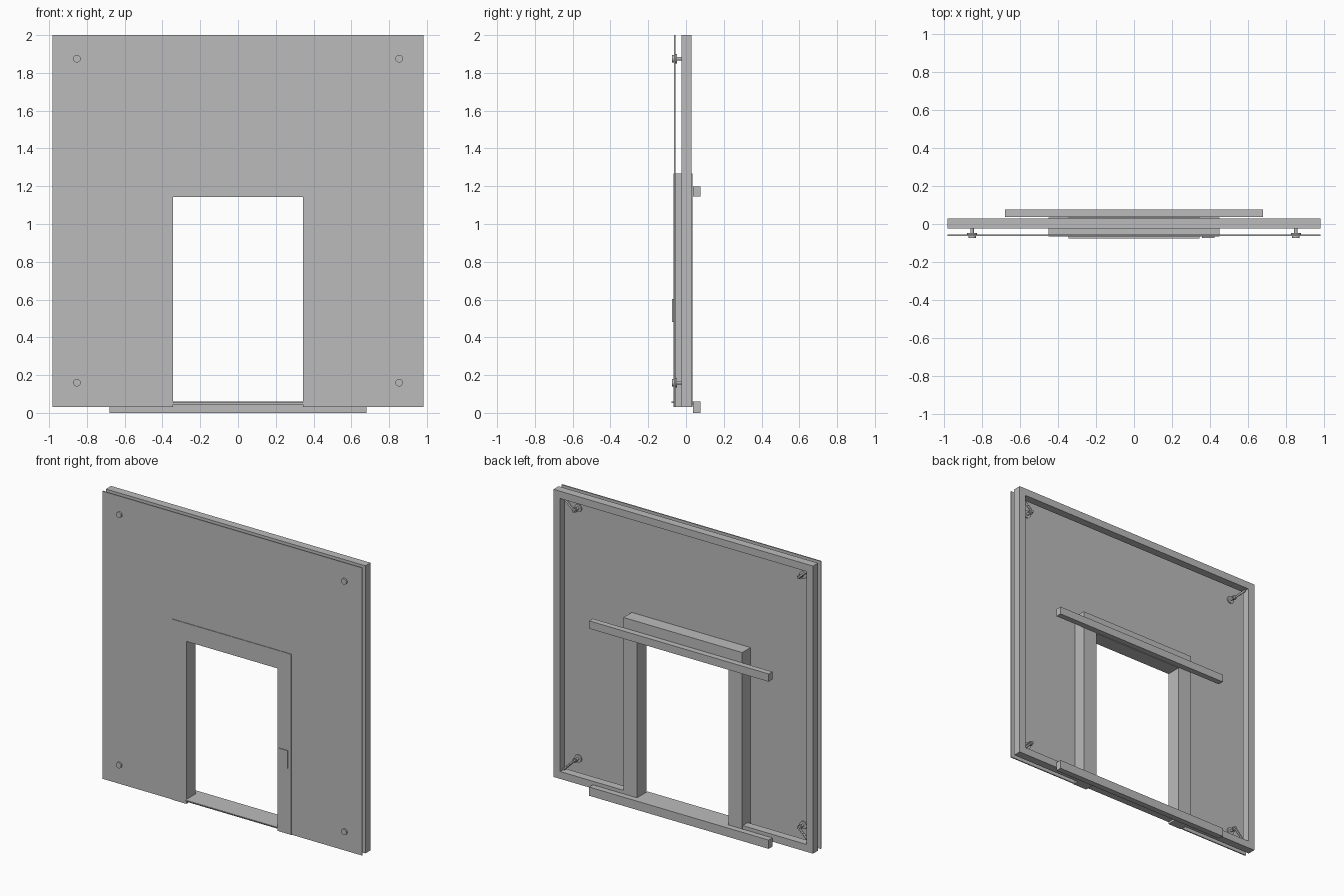
import bpy, bmesh
from math import pi
from mathutils import Matrix, Vector

cube = bpy.data.objects.get("Cube")
if cube:
    bpy.data.objects.remove(cube)

grey = bpy.data.materials.new("plain grey")
grey.use_nodes = True
colour = (0.5, 0.5, 0.5, 1)
grey.diffuse_color = colour
grey.node_tree.nodes["Principled BSDF"].inputs["Base Color"].default_value = colour


def finish(name, bm):
    bmesh.ops.recalc_face_normals(bm, faces=bm.faces)
    mesh = bpy.data.meshes.new(name)
    bm.to_mesh(mesh)
    bm.free()
    mesh.materials.append(grey)
    obj = bpy.data.objects.new(name, mesh)
    bpy.context.collection.objects.link(obj)
    return obj


def extrude_y(name, outline, y0, y1):
    """Extrude an (x, z) outline from y0 to y1."""
    bm = bmesh.new()
    face = bm.faces.new([bm.verts.new((x, y0, z)) for x, z in outline])
    grown = bmesh.ops.extrude_face_region(bm, geom=[face])["geom"]
    verts = [v for v in grown if isinstance(v, bmesh.types.BMVert)]
    bmesh.ops.translate(bm, verts=verts, vec=(0, y1 - y0, 0))
    return finish(name, bm)


def box(name, x0, x1, y0, y1, z0, z1):
    return extrude_y(name, [(x0, z0), (x1, z0), (x1, z1), (x0, z1)], y0, y1)


def arch(name, half, top, y0, y1):
    """Slab with the doorway cut up from its lower edge."""
    w, h = DOOR
    outline = [(-half, BASE), (-w, BASE), (-w, h), (w, h),
               (w, BASE), (half, BASE), (half, top), (-half, top)]
    return extrude_y(name, outline, y0, y1)


def add_disc(bm, x, z, radius, y0, y1):
    turn = Matrix.Translation((x, (y0 + y1) / 2, z)) @ Matrix.Rotation(pi / 2, 4, 'X')
    bmesh.ops.create_cone(bm, cap_ends=True, segments=20, radius1=radius,
                          radius2=radius, depth=y1 - y0, matrix=turn)


BASE, TOP, HALF = 0.03, 2.0, 0.983
DOOR = (0.345, 1.143)
BAR = 0.05

# Facing sheet and door surround
arch("facing_panel", HALF, TOP, -0.063, -0.055)
arch("door_surround", 0.45, 1.267, -0.067, 0.035)

# Rear frame, its lower bar interrupted by the doorway
FRAME_Y = (-0.025, 0.03)
box("frame_top", -HALF, HALF, *FRAME_Y, TOP - BAR, TOP)
for side, s in (("left", 1), ("right", -1)):
    x0, x1 = sorted((s * HALF, s * (HALF - BAR)))
    box("frame_side_" + side, x0, x1, *FRAME_Y, BASE, TOP - BAR)
    x0, x1 = sorted((s * (HALF - BAR), s * 0.45))
    box("frame_bottom_" + side, x0, x1, *FRAME_Y, BASE, BASE + BAR)

# Rails across the back, and the sill
box("rail_upper", -0.68, 0.68, 0.037, 0.077, 1.145, 1.198)
box("rail_lower", -0.68, 0.68, 0.037, 0.077, 0, 0.06)
box("sill", -0.345, 0.345, -0.067, 0.037, 0.045, 0.06)
box("sill_lip", -0.345, 0.345, -0.077, -0.067, 0.053, 0.06)

# Lock plate on the surround
box("lock_plate", 0.357, 0.425, -0.073, -0.067, 0.48, 0.602)

# Corner fixings: head, washer, stem and a diagonal arm into the frame corner
for side, s in (("left", 1), ("right", -1)):
    for level, z, up in (("upper", 1.875, 1), ("lower", 0.16, -1)):
        x = s * 0.853
        bm = bmesh.new()
        add_disc(bm, x, z, 0.02, -0.074, -0.063)
        add_disc(bm, x, z, 0.026, -0.055, -0.048)
        add_disc(bm, x, z, 0.009, -0.048, 0.004)
        add_disc(bm, x, z, 0.016, -0.02, -0.012)
        corner = Vector((s * (HALF - BAR), -0.005, (TOP - BAR) if up > 0 else BASE + BAR))
        start = Vector((x, -0.005, z))
        along = corner - start
        turn = along.to_track_quat('Z', 'Y').to_matrix().to_4x4()
        mid = Matrix.Translation((start + corner) / 2)
        bmesh.ops.create_cone(bm, cap_ends=True, segments=12, radius1=0.008, radius2=0.008,
                              depth=along.length + 0.01, matrix=mid @ turn)
        obj = finish(f"corner_fixing_{level}_{side}", bm)
        bpy.ops.object.select_all(action='DESELECT')
        obj.select_set(True)
        bpy.context.view_layer.objects.active = obj
        bpy.ops.object.shade_smooth_by_angle()
